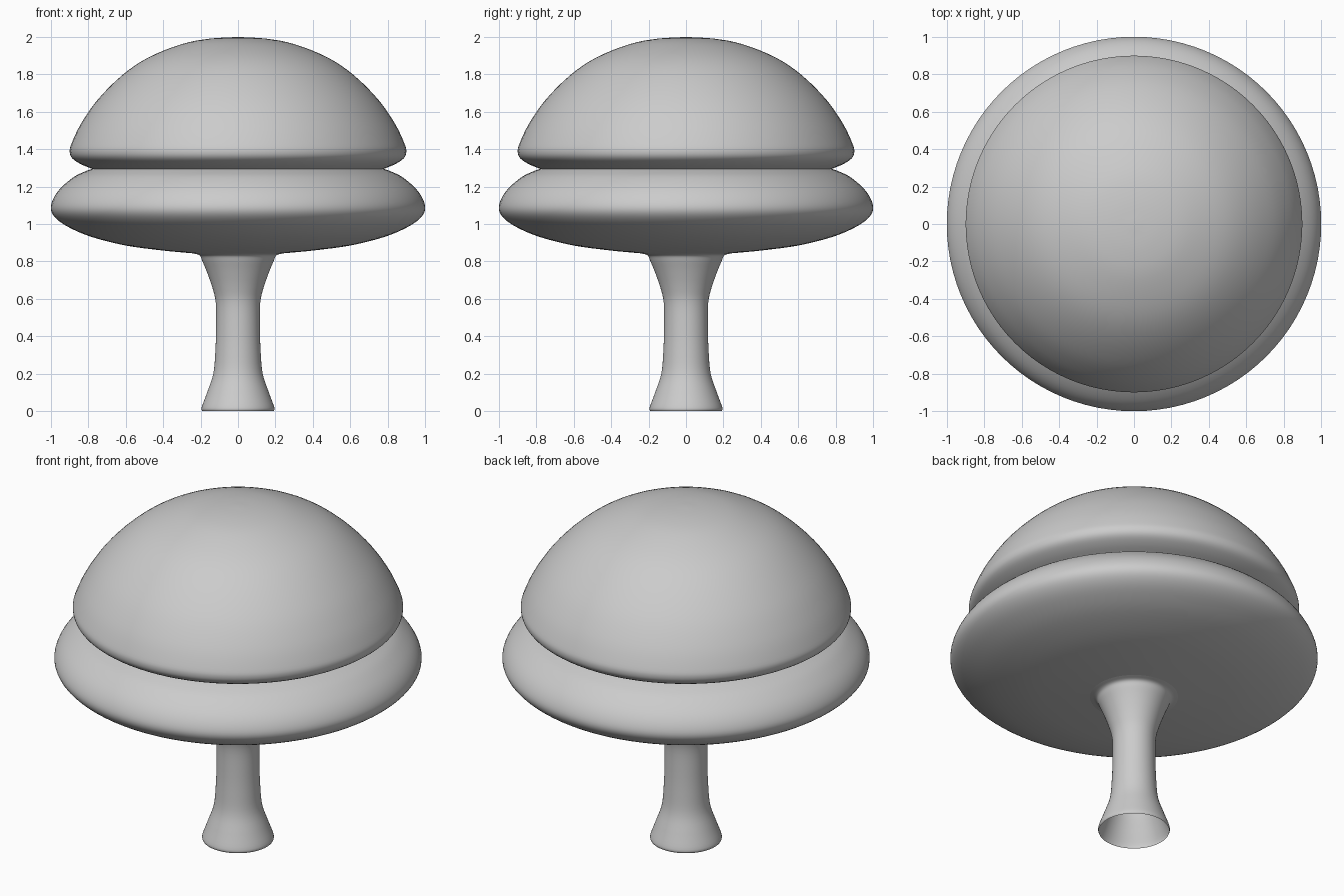
import bpy, bmesh, math
from mathutils import Vector

if "Cube" in bpy.data.objects:
    bpy.data.objects.remove(bpy.data.objects["Cube"])

SIDES = 96


def smooth_path(pts, n=4):
    """Catmull-Rom curve through (radius, height) points."""
    p = [Vector(q) for q in pts]
    p = [2 * p[0] - p[1]] + p + [2 * p[-1] - p[-2]]
    out = []
    for a, b, c, d in zip(p, p[1:], p[2:], p[3:]):
        for k in range(n):
            t = k / n
            out.append(0.5 * (2 * b + (c - a) * t + (2 * a - 5 * b + 4 * c - d) * t * t
                              + (3 * b - a - 3 * c + d) * t ** 3))
    return out + [p[-2]]


def lathe(name, pts):
    """Spin a profile around z into a smooth open shell."""
    bm = bmesh.new()
    vs = [bm.verts.new((max(r, 0), 0, z)) for r, z in smooth_path(pts)]
    es = [bm.edges.new(e) for e in zip(vs, vs[1:])]
    bmesh.ops.spin(bm, geom=vs + es, cent=(0, 0, 0), axis=(0, 0, 1),
                   angle=math.tau, steps=SIDES, use_duplicate=False)
    bmesh.ops.remove_doubles(bm, verts=bm.verts[:], dist=1e-5)
    bm.normal_update()
    # profiles run bottom to top, so make every face point the same, outward way
    big = max(bm.faces, key=lambda f: abs(f.normal.xy.length) * f.calc_area())
    if big.normal.xy.dot(big.calc_center_median().xy) < 0:
        bmesh.ops.reverse_faces(bm, faces=bm.faces[:])
    for f in bm.faces:
        f.smooth = True
    me = bpy.data.meshes.new(name)
    bm.to_mesh(me)
    bm.free()
    ob = bpy.data.objects.new(name, me)
    bpy.context.collection.objects.link(ob)
    return ob


# Hollow trunk, open at the foot and flaring at both ends
lathe("trunk", [(0.192, 0), (0.194, 0.02), (0.165, 0.1), (0.132, 0.2), (0.121, 0.32),
                (0.117, 0.45), (0.119, 0.58), (0.137, 0.66), (0.165, 0.74),
                (0.19, 0.8), (0.205, 0.832), (0.24, 0.843)])

# Wide flattened lower canopy
lathe("lower_canopy", [(0.24, 0.843), (0.4, 0.858), (0.6, 0.885), (0.78, 0.93), (0.9, 0.98),
                       (0.97, 1.027), (1.0, 1.075), (0.99, 1.13), (0.95, 1.19),
                       (0.88, 1.25), (0.82, 1.28), (0.78, 1.295)])

# Domed upper canopy
lathe("upper_canopy", [(0.78, 1.295), (0.84, 1.32), (0.885, 1.35), (0.9, 1.385), (0.89, 1.43),
                       (0.84, 1.535), (0.75, 1.665), (0.62, 1.795), (0.48, 1.89),
                       (0.3, 1.962), (0.15, 1.991), (0, 2.0)])
